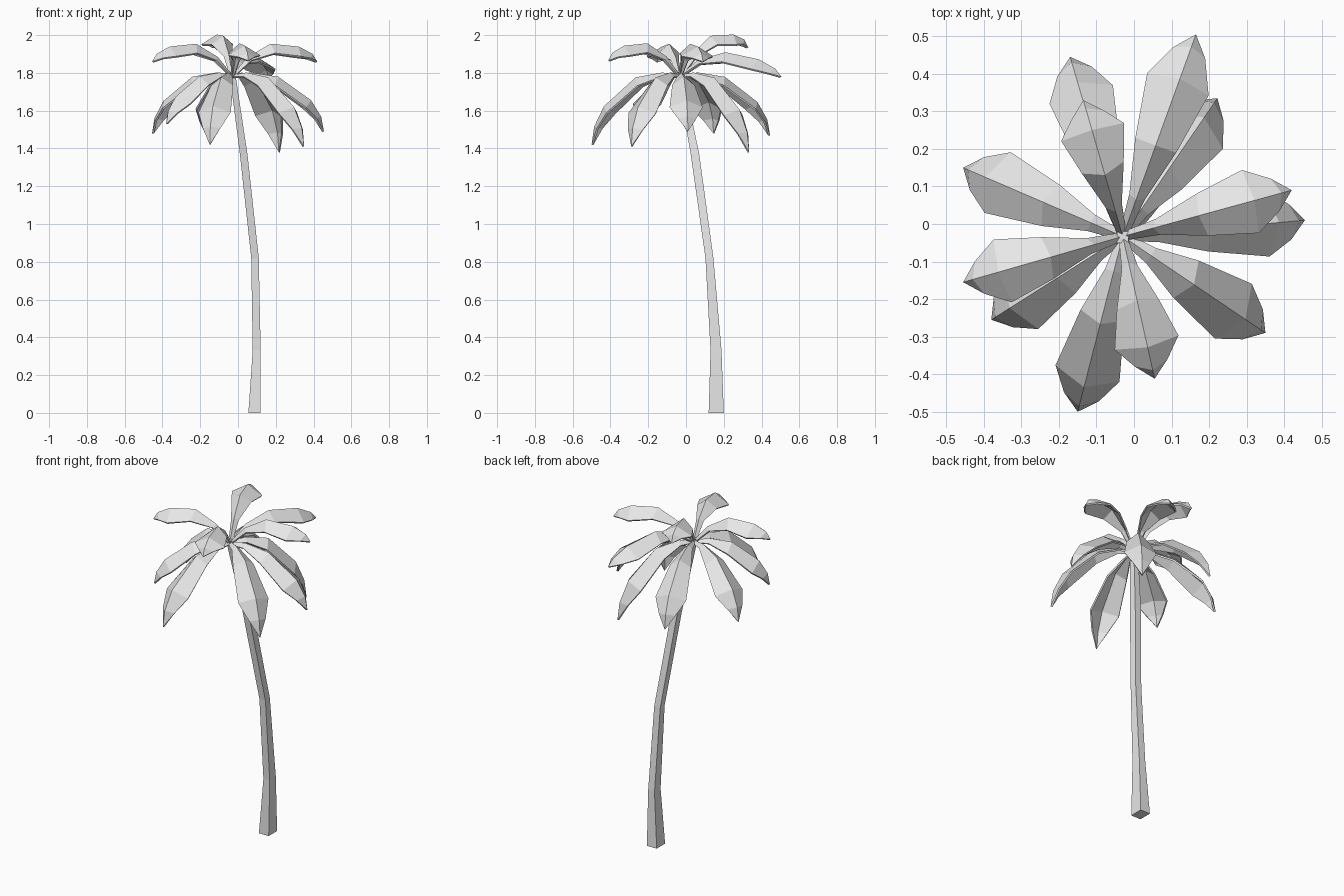
import bpy
import bmesh
from mathutils import Vector

cube = bpy.data.objects.get("Cube")
if cube:
    bpy.data.objects.remove(cube)

grey = bpy.data.materials.new("plain_grey")
grey.use_nodes = True
GREY = (0.8, 0.8, 0.8, 1)
grey.diffuse_color = GREY
grey.node_tree.nodes["Principled BSDF"].inputs["Base Color"].default_value = GREY


def add_object(name, bm):
    mesh = bpy.data.meshes.new(name)
    bm.to_mesh(mesh)
    bm.free()
    mesh.materials.append(grey)
    obj = bpy.data.objects.new(name, mesh)
    bpy.context.collection.objects.link(obj)
    return obj


# Square trunk: height, x range, y range of each ring
RINGS = [
    (0.00, 0.055, 0.12, 0.12, 0.20),
    (0.33, 0.078, 0.12, 0.13, 0.188),
    (0.82, 0.07, 0.11, 0.103, 0.145),
    (1.37, 0.01, 0.05, 0.025, 0.07),
    (1.80, -0.045, -0.015, -0.05, -0.02),
]


def build_trunk():
    bm = bmesh.new()
    loops = []
    for z, x0, x1, y0, y1 in RINGS:
        corners = [(x0, y0), (x1, y0), (x1, y1), (x0, y1)]
        loops.append([bm.verts.new((x, y, z)) for x, y in corners])
    for low, high in zip(loops, loops[1:]):
        for i in range(4):
            j = (i + 1) % 4
            bm.faces.new((low[i], low[j], high[j], high[i]))
    bm.faces.new(loops[0][::-1])
    bm.faces.new(loops[-1])
    add_object("trunk", bm)


# Frond stations: distance along, share of tip height, bulge, half width, fold depth
UPPER = [
    (0.00, 0.00, 0.000, 0.012, 0.010),
    (0.18, 0.20, 0.080, 0.022, 0.022),
    (0.45, 0.56, 0.125, 0.058, 0.050),
    (0.78, 0.85, 0.090, 0.087, 0.052),
    (0.94, 1.00, 0.042, 0.045, 0.030),
    (1.00, 1.00, 0.000, 0.000, 0.000),
]
LOWER = [
    (0.00, 0.00, 0.000, 0.012, 0.010),
    (0.20, 0.00, 0.012, 0.024, 0.022),
    (0.50, 0.05, 0.005, 0.060, 0.050),
    (0.86, 0.45, 0.000, 0.088, 0.050),
    (0.97, 0.74, 0.000, 0.048, 0.028),
    (1.00, 1.00, 0.000, 0.000, 0.000),
]
CROWN = Vector((-0.03, -0.033, 1.79))


def build_frond(name, tip, stations):
    reach = Vector(tip) - CROWN
    flat = Vector((reach.x, reach.y, 0))
    forward = flat.normalized()
    side = forward.cross(Vector((0, 0, 1)))
    ridge = [CROWN + flat * t + Vector((0, 0, reach.z * share + bulge))
             for t, share, bulge, _, _ in stations]
    bm = bmesh.new()
    rows = []
    for i, (_, _, _, width, fold) in enumerate(stations):
        tangent = ridge[min(i + 1, len(ridge) - 1)] - ridge[max(i - 1, 0)]
        down = tangent.cross(side).normalized()
        if down.z > 0:
            down.negate()
        edge = ridge[i] + down * fold
        rows.append([bm.verts.new(p) for p in
                     (edge - side * width, ridge[i], edge + side * width)])
    for near, far in zip(rows, rows[1:]):
        for k in range(2):
            bm.faces.new((near[k], near[k + 1], far[k + 1], far[k]))
    bmesh.ops.remove_doubles(bm, verts=bm.verts, dist=0.0005)
    obj = add_object(name, bm)
    solid = obj.modifiers.new("thickness", "SOLIDIFY")
    solid.thickness = 0.01
    solid.offset = -1


# Frond tips in two tiers around the crown
UPPER_TIPS = [
    (0.165, 0.505, 1.78), (0.42, 0.09, 1.86), (-0.135, 0.33, 1.935),
    (0.055, -0.412, 1.865), (-0.455, -0.155, 1.86),
]
LOWER_TIPS = [
    (-0.17, 0.445, 1.47), (0.222, 0.335, 1.38), (0.455, 0.01, 1.49),
    (0.35, -0.29, 1.41), (-0.15, -0.50, 1.42), (-0.38, -0.255, 1.53),
    (-0.455, 0.15, 1.48),
]

build_trunk()
for tier, tips, stations in (("upper", UPPER_TIPS, UPPER), ("lower", LOWER_TIPS, LOWER)):
    for n, tip in enumerate(tips, 1):
        build_frond(f"{tier}_frond_{n}", tip, stations)
